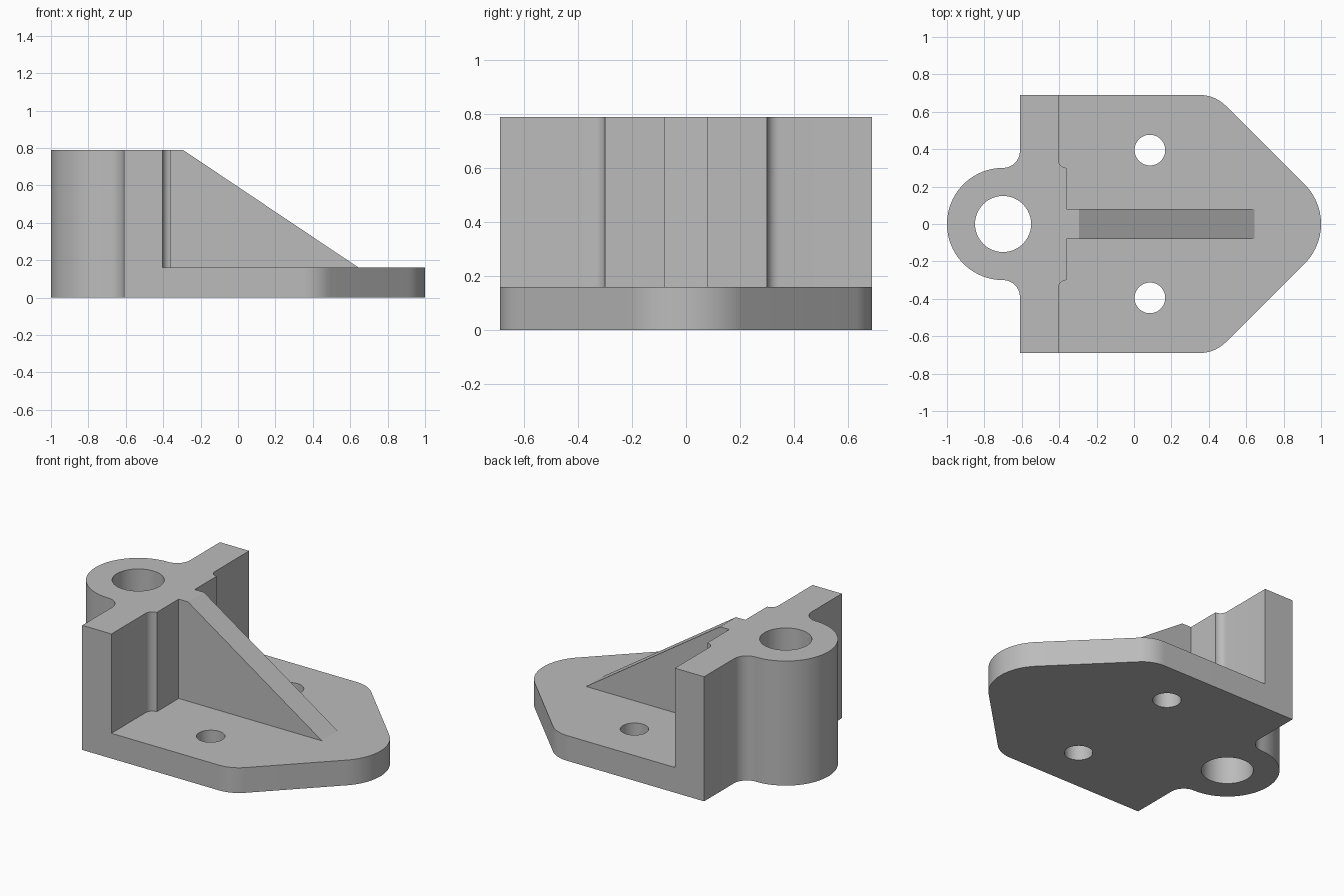
import bpy, bmesh
from math import cos, sin, radians
from mathutils import Vector

if "Cube" in bpy.data.objects:
    bpy.data.objects.remove(bpy.data.objects["Cube"], do_unlink=True)

BASE_TOP, HEIGHT, HALF_DEPTH = 0.16, 0.79, 0.69
BOSS_X = -0.70

grey = bpy.data.materials.new("light_grey")
grey.use_nodes = True
colour = (0.5, 0.5, 0.5, 1)
grey.diffuse_color = colour
grey.node_tree.nodes["Principled BSDF"].inputs["Base Color"].default_value = colour


def arc(cx, cy, r, start, end, steps):
    """Points along an arc, angles in degrees."""
    angles = [radians(start + (end - start) * i / steps) for i in range(steps + 1)]
    return [(cx + r * cos(a), cy + r * sin(a)) for a in angles]


def mirrored(half):
    """Close a half outline by mirroring it across y = 0."""
    return half + [(x, -y) for x, y in reversed(half) if abs(y) > 1e-5]


def prism(name, points, offset):
    """Extrude a closed outline of 3D points along an offset."""
    bm = bmesh.new()
    face = bm.faces.new([bm.verts.new(p) for p in points])
    top = bmesh.ops.extrude_face_region(bm, geom=[face])["geom"]
    bmesh.ops.translate(bm, vec=Vector(offset),
                        verts=[v for v in top if isinstance(v, bmesh.types.BMVert)])
    bmesh.ops.recalc_face_normals(bm, faces=bm.faces)
    mesh = bpy.data.meshes.new(name)
    bm.to_mesh(mesh)
    bm.free()
    mesh.materials.append(grey)
    obj = bpy.data.objects.new(name, mesh)
    bpy.context.collection.objects.link(obj)
    return obj


def upright(name, outline, z0, z1):
    return prism(name, [(x, y, z0) for x, y in outline], (0, 0, z1 - z0))


def combine(target, other, operation):
    """Apply a boolean and discard the helper."""
    other.hide_render = True
    mod = target.modifiers.new(other.name, "BOOLEAN")
    mod.operation, mod.object, mod.solver = operation, other, "EXACT"
    bpy.context.view_layer.objects.active = target
    bpy.ops.object.modifier_apply(modifier=mod.name)
    bpy.data.objects.remove(other, do_unlink=True)


# Base plate: rounded nose, 45 degree sides, rounded shoulders
bracket = upright("bracket", mirrored(
    arc(0.70, 0, 0.30, 0, 45, 12) + arc(0.35, 0.49, 0.20, 45, 90, 10)
    + [(-0.5, HALF_DEPTH), (-0.5, 0)]), 0, BASE_TOP)

# Back wall with round boss, filleted into the wall on both sides
wall = upright("wall_and_boss", mirrored(
    [(-0.36, 0)] + arc(-0.36, 0.345, 0.045, 270, 180, 6)
    + [(-0.405, HALF_DEPTH), (-0.61, HALF_DEPTH)]
    + arc(BOSS_X, 0.39, 0.09, 0, -90, 10)
    + arc(BOSS_X, 0, 0.30, 90, 180, 24)[1:]), 0, HEIGHT)

# The foot of the wall keeps the plate's straight sides
combine(bracket, wall, "UNION")

# Sloping centre rib
rib = prism("rib", [(x, -0.08, z) for x, z in (
    (-0.45, 0.08), (-0.45, HEIGHT), (-0.295, HEIGHT),
    (0.645, BASE_TOP), (0.645, 0.08))], (0, 0.16, 0))
combine(bracket, rib, "UNION")

# Boss bore and the two mounting holes
for name, x, y, r in (("boss_bore", BOSS_X, 0, 0.15),
                      ("left_hole", 0.085, 0.395, 0.082),
                      ("right_hole", 0.085, -0.395, 0.082)):
    combine(bracket, upright(name, arc(x, y, r, 0, 360, 48)[:-1], -0.1, 1), "DIFFERENCE")

# Smooth the rounded walls, keep edges sharp
bpy.ops.object.select_all(action="DESELECT")
bracket.select_set(True)
bpy.context.view_layer.objects.active = bracket
bpy.ops.object.shade_smooth_by_angle(angle=radians(25))
